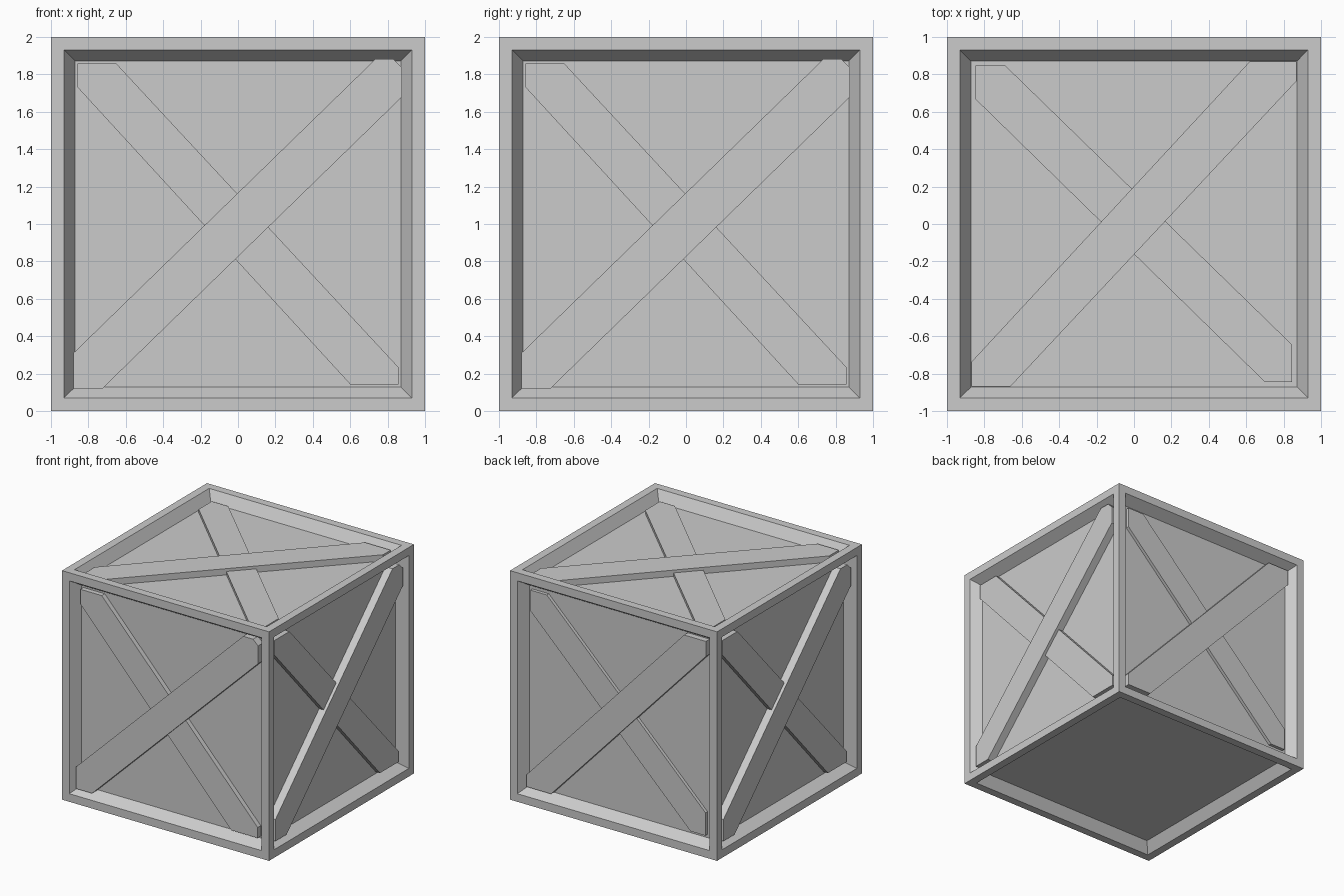
import bpy, bmesh
from math import pi
from mathutils import Matrix, Vector

if "Cube" in bpy.data.objects:
    bpy.data.objects.remove(bpy.data.objects["Cube"])

CENTRE = Matrix.Translation((0, 0, 1))
PANEL = 0.91          # distance from the centre to each recessed panel


def add_object(name, bm):
    bmesh.ops.recalc_face_normals(bm, faces=bm.faces)
    mesh = bpy.data.meshes.new(name)
    bm.to_mesh(mesh)
    bm.free()
    obj = bpy.data.objects.new(name, mesh)
    bpy.context.collection.objects.link(obj)
    return obj


def plank(name, outline, depth, matrix):
    """Flat board: outline (right, up) on a crate side, top surface sunk by depth."""
    bm = bmesh.new()
    base = bm.faces.new([bm.verts.new((u, v, PANEL - 0.005)) for u, v in outline])
    top = bmesh.ops.extrude_face_region(bm, geom=[base])["geom"]
    verts = [g for g in top if isinstance(g, bmesh.types.BMVert)]
    bmesh.ops.translate(bm, verts=verts, vec=Vector((0, 0, 1 - depth - PANEL + 0.005)))
    bm.transform(CENTRE @ matrix)
    add_object(name, bm)


# Crate body: cube with a flat border and a sloped recess on all six sides
bm = bmesh.new()
bmesh.ops.create_cube(bm, size=2, matrix=CENTRE)
sides = bm.faces[:]
bmesh.ops.inset_individual(bm, faces=sides, thickness=0.1, depth=0)
bmesh.ops.inset_individual(bm, faces=sides, thickness=0.08, depth=-0.09)
add_object("crate_body", bm)

# Plank outlines where the boards meet the sloped recess
side_over = [(-.88, -.69), (-.88, -.88), (-.725, -.88), (.878, .68),
             (.878, .836), (.83, .882), (.735, .882)]
side_under = [(-.857, .73), (-.857, .857), (-.65, .857), (.857, -.765),
              (.857, -.857), (.60, -.857)]
back_over = [(-.866, -.76), (-.866, -.866), (-.63, -.866), (.866, .735),
             (.866, .866), (.655, .866)]
top_over = [(-.868, -.736), (-.868, -.868), (-.66, -.868), (.868, .763),
            (.868, .868), (.618, .868)]
top_under = [(-.847, .667), (-.847, .847), (-.688, .847), (.845, -.645),
             (.845, -.845), (.70, -.845)]

# Crossed planks on the four walls
for i, side in enumerate(("front", "right", "back", "left")):
    m = Matrix.Rotation(i * pi / 2, 4, 'Z') @ Matrix.Rotation(pi / 2, 4, 'X')
    if side == "back":
        plank("back_upper_plank", back_over, 0.038, m)
        plank("back_lower_plank", top_under, 0.062, m)
    else:
        plank(side + "_upper_plank", side_over, 0.022, m)
        plank(side + "_lower_plank", side_under, 0.048, m)

# Crossed planks on the lid
plank("top_upper_plank", top_over, 0.035, Matrix.Identity(4))
plank("top_lower_plank", top_under, 0.06, Matrix.Identity(4))
